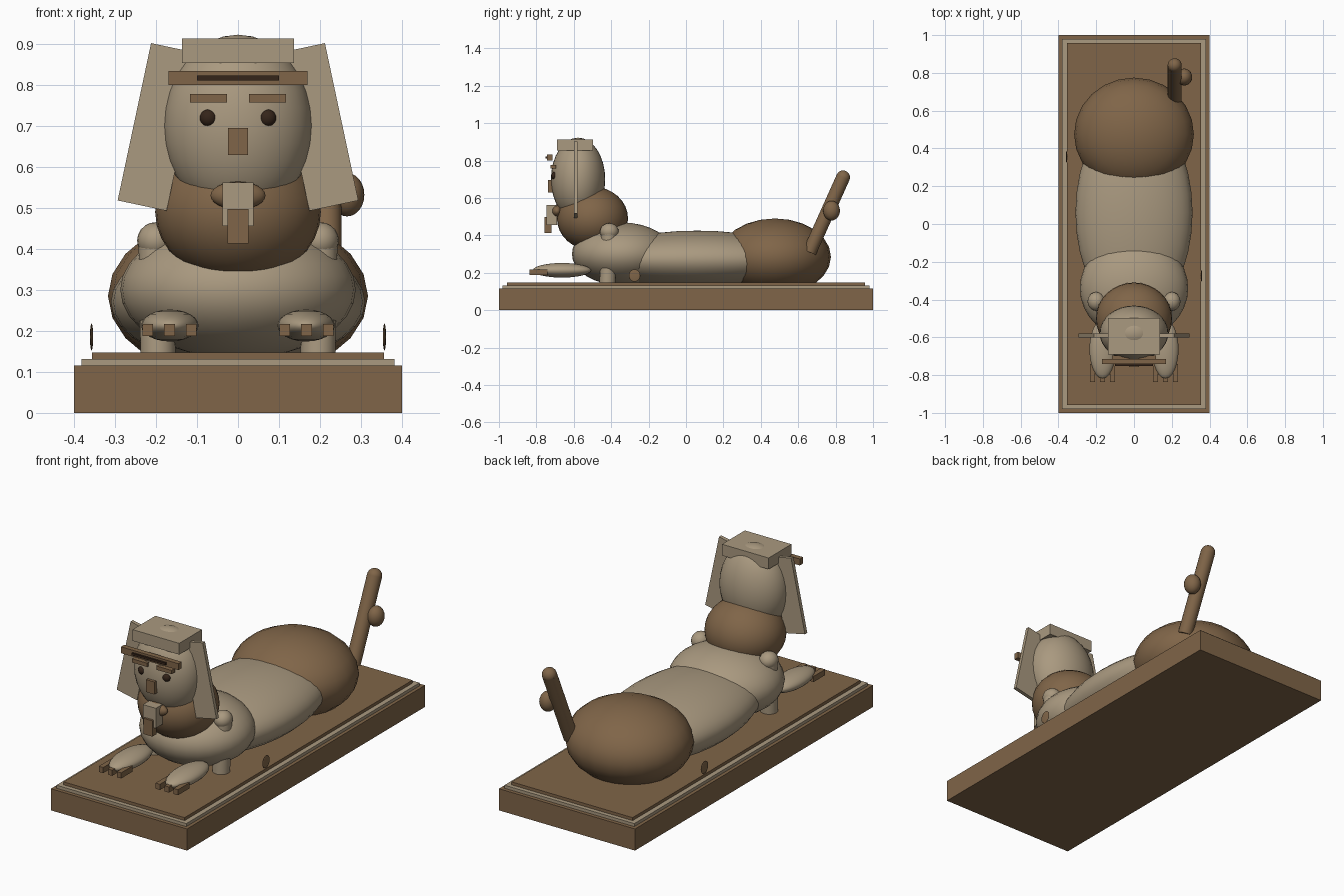
import bpy
from math import radians
from mathutils import Vector

if "Cube" in bpy.data.objects:
    bpy.data.objects.remove(bpy.data.objects["Cube"])


def material(name, rgb):
    m = bpy.data.materials.new(name)
    m.diffuse_color = (*rgb, 1)
    m.use_nodes = True
    m.node_tree.nodes["Principled BSDF"].inputs["Base Color"].default_value = m.diffuse_color
    return m


STONE = material("pale_stone", (0.40, 0.32, 0.215))
BROWN = material("brown_stone", (0.215, 0.13, 0.065))
DARK = material("dark_stone", (0.035, 0.018, 0.01))


def finish(name, mat, smooth=False):
    o = bpy.context.object
    o.name = name
    o.data.materials.append(mat)
    if smooth:
        bpy.ops.object.shade_smooth_by_angle(angle=radians(40))
    return o


def box(name, mat, x, y, z, tilt=0):
    """Box from (min, max) ranges, optionally tilted about y."""
    c = [(a + b) / 2 for a, b in (x, y, z)]
    bpy.ops.mesh.primitive_cube_add(size=1, location=c, rotation=(0, radians(tilt), 0))
    bpy.context.object.scale = [b - a for a, b in (x, y, z)]
    return finish(name, mat)


def ball(name, mat, c, r, seg=32, rings=16):
    bpy.ops.mesh.primitive_uv_sphere_add(segments=seg, ring_count=rings, radius=1, location=c)
    bpy.context.object.scale = r
    return finish(name, mat, True)


def rod(name, mat, a, b, r):
    a, b = Vector(a), Vector(b)
    d = b - a
    bpy.ops.mesh.primitive_cylinder_add(vertices=20, radius=r, depth=d.length, location=(a + b) / 2)
    bpy.context.object.rotation_euler = d.to_track_quat('Z', 'Y').to_euler()
    return finish(name, mat, True)


# Stepped plinth
box("plinth_base", BROWN, (-.4, .4), (-1, 1), (0, .115))
box("plinth_trim", STONE, (-.382, .382), (-.98, .98), (.115, .131))
box("plinth_top", BROWN, (-.356, .356), (-.957, .957), (.131, .147))

# Reclining body
ball("body", STONE, (0, .06, .27), (.31, .55, .155))
ball("haunches", BROWN, (0, .475, .285), (.317, .30, .205), 24, 12)
ball("chest", STONE, (0, -.34, .30), (.287, .27, .168))
ball("neck", BROWN, (0, -.50, .49), (.202, .19, .17))
ball("head", STONE, (0, -.577, .70), (.182, .145, .222))

# Headdress
box("crown_slab", STONE, (-.137, .137), (-.69, -.498), (.853, .913))
box("brow_band", BROWN, (-.169, .169), (-.742, -.715), (.799, .833))
box("band_inlay", DARK, (-.10, .10), (-.752, -.735), (.810, .822))

# Face
box("nose", BROWN, (-.024, .024), (-.737, -.70), (.629, .695))
ball("mouth", BROWN, (0, -.69, .53), (.067, .03, .034), 24, 12)
box("beard_upper", STONE, (-.038, .038), (-.745, -.69), (.456, .562))
box("beard_lower", BROWN, (-.026, .026), (-.757, -.72), (.413, .497))

# Paired parts
for s, side in ((-1, "left"), (1, "right")):
    x = s * .193
    box(f"headdress_panel_{side}", STONE, (x - .061, x + .061), (-.60, -.58),
        (.697 - .196, .697 + .196), -12 * s if s > 0 else 12)
    x = s * .072
    box(f"eyebrow_{side}", BROWN, (x - .045, x + .045), (-.725, -.695), (.757, .777))
    ball(f"eye_{side}", DARK, (s * .072, -.702, .719), (.021, .018, .021), 16, 10)
    # Foreleg, paw and toes
    rod(f"foreleg_{side}", STONE, (s * .195, -.42, .14), (s * .20, -.41, .42), .043)
    ball(f"shoulder_{side}", STONE, (s * .20, -.41, .42), (.046, .05, .045), 20, 10)
    ball(f"paw_{side}", STONE, (s * .166, -.663, .213), (.07, .156, .039), 24, 12)
    for i in (-1, 0, 1):
        x = s * .167 + i * .053
        box(f"toe_{side}_{i + 2}", BROWN, (x - .013, x + .013), (-.837, -.74), (.187, .217))

# Tail with rounded tip and tuft
rod("tail", BROWN, (.215, .66, .31), (.215, .84, .71), .037)
ball("tail_tip", BROWN, (.215, .84, .71), (.037, .037, .037), 20, 10)
ball("tail_tuft", BROWN, (.266, .778, .532), (.042, .045, .053), 20, 12)

# Thin side discs
ball("side_disc_right", BROWN, (.357, -.275, .185), (.004, .031, .033), 20, 10)
ball("side_disc_left", BROWN, (-.357, .355, .185), (.004, .031, .033), 20, 10)
